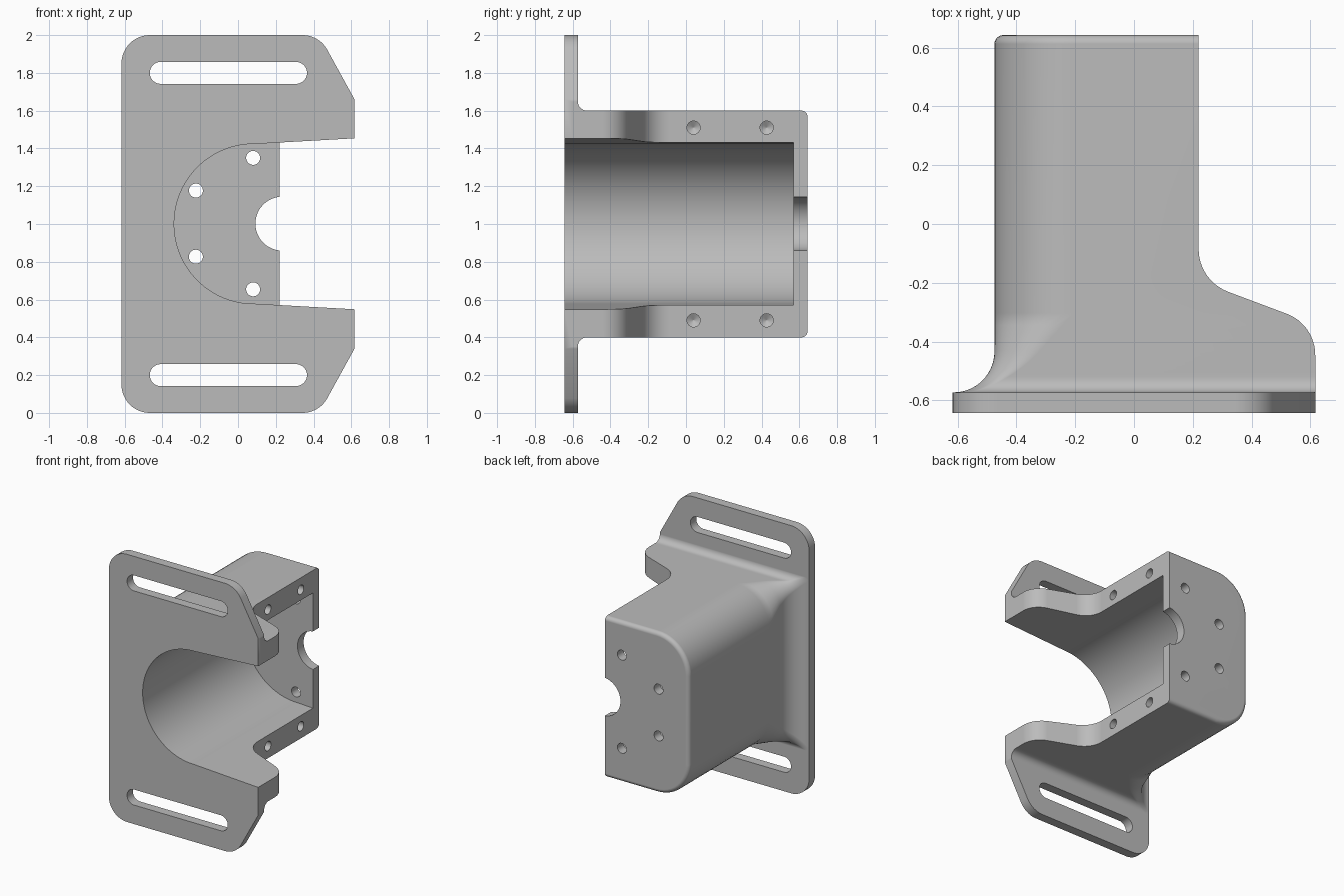
import bpy, bmesh, math
from mathutils import Vector

cube = bpy.data.objects.get("Cube")
if cube:
    bpy.data.objects.remove(cube, do_unlink=True)

gray = bpy.data.materials.new("plain_gray")
gray.use_nodes = True
gray.diffuse_color = (0.5, 0.5, 0.5, 1)
gray.node_tree.nodes["Principled BSDF"].inputs["Base Color"].default_value = (0.5, 0.5, 0.5, 1)

AXES = {"x": lambda u, v, w: (w, u, v),
        "y": lambda u, v, w: (u, w, v),
        "z": lambda u, v, w: (u, v, w)}


def rounded(corners, steps=12):
    """Closed outline from (u, v, radius) corners."""
    out = []
    for i, (u, v, r) in enumerate(corners):
        p = Vector((u, v))
        if r == 0:
            out.append(p)
            continue
        a = (Vector(corners[i - 1][:2]) - p).normalized()
        b = (Vector(corners[(i + 1) % len(corners)][:2]) - p).normalized()
        half = a.angle(b) / 2
        mid = (a + b).normalized()
        centre = p + mid * (r / math.sin(half))
        start = p + a * (r / math.tan(half)) - centre
        end = p + b * (r / math.tan(half)) - centre
        sweep = start.angle(end)
        for k in range(steps + 1):
            t = k / steps
            out.append(centre + (start * math.sin((1 - t) * sweep)
                                 + end * math.sin(t * sweep)) / math.sin(sweep))
    return out


def circle(u, v, r, n=32):
    return [Vector((u + r * math.cos(math.tau * k / n),
                    v + r * math.sin(math.tau * k / n))) for k in range(n)]


def loft(name, sections, axis="y"):
    """Solid skinned through (depth, outline) sections."""
    bm = bmesh.new()
    rings = [[bm.verts.new(AXES[axis](p[0], p[1], w)) for p in ring] for w, ring in sections]
    n = len(rings[0])
    for a, b in zip(rings, rings[1:]):
        for k in range(n):
            bm.faces.new((a[k], a[(k + 1) % n], b[(k + 1) % n], b[k]))
    bm.faces.new(rings[0])
    bm.faces.new(rings[-1])
    bmesh.ops.recalc_face_normals(bm, faces=bm.faces)
    mesh = bpy.data.meshes.new(name)
    bm.to_mesh(mesh)
    bm.free()
    mesh.materials.append(gray)
    obj = bpy.data.objects.new(name, mesh)
    bpy.context.collection.objects.link(obj)
    return obj


def prism(name, outline, low, high, axis="y"):
    return loft(name, [(low, outline), (high, outline)], axis)


def select(obj):
    bpy.ops.object.select_all(action="DESELECT")
    obj.select_set(True)
    bpy.context.view_layer.objects.active = obj


def combine(target, tool, operation):
    select(target)
    mod = target.modifiers.new("cut", "BOOLEAN")
    mod.operation, mod.object, mod.solver = operation, tool, "EXACT"
    bpy.ops.object.modifier_apply(modifier=mod.name)
    bpy.data.objects.remove(tool, do_unlink=True)


FRONT, FACE, BACK, SIDE = -0.643, -0.573, 0.643, 0.617

# Mounting plate with rounded and sloped corners
plate = prism("mounting_bracket", rounded([
    (-SIDE, 0, .15), (-SIDE, 2, .15), (.43, 2, .15), (SIDE, 1.66, 0),
    (SIDE, .34, 0), (.43, 0, .15)]), FRONT, FACE)


# Housing: rounded box that flares into the plate
def section(left, half, r):
    return rounded([(left, 1 - half, r), (left, 1 + half, r),
                    (.8, 1 + half, 0), (.8, 1 - half, 0)])


def corner(y):
    return .03 + .24 * min(1, max(0, (y - FACE) / .27))


sections = [(FACE - .03, section(-.613, .648, .03))]
for k in range(14, -1, -1):
    a = math.pi / 2 * k / 14
    y = FACE + .14 * (1 - math.sin(a))
    drop = max(0, FACE + .05 - y)
    half = .65 - math.sqrt(max(0, .05 ** 2 - drop ** 2))
    sections.append((y, section(-.613 + .138 * math.cos(a), min(half, .648), corner(y))))
for y in (-.39, -.345, -.303):
    sections.append((y, section(-.475, .6, corner(y))))
for k in range(7):
    a = math.pi / 2 * k / 6
    inset = .03 * (1 - math.cos(a))
    sections.append((BACK - .03 + .03 * math.sin(a),
                     section(-.475 + inset, .6 - inset, .27 - inset)))
housing = loft("housing", sections)

# Plan outline trims the open side
plan = rounded([(-1, -1, 0), (-1, 1, 0), (.22, 1, 0), (.22, -.193, .155),
                (SIDE, -.342, .15), (SIDE, -1, 0)])
combine(housing, prism("plan_trim", plan, -1, 3, "z"), "INTERSECT")
combine(plate, housing, "UNION")

# Large open bore
bore = rounded([(-.338, .578, .422), (-.338, 1.424, .422), (.09, 1.424, 0),
                (.75, 1.461, 0), (.75, .541, 0), (.09, .578, 0)], 28)
combine(plate, prism("bore", bore, -1, .57), "DIFFERENCE")

# Shaft notch and bolt holes in the end wall
combine(plate, prism("shaft_notch", circle(.235, 1.002, .143, 48), .4, 1), "DIFFERENCE")
for x, dz in ((.08, .348), (-.223, .175)):
    for s in (-1, 1):
        combine(plate, prism("bolt_hole", circle(x, 1.002 + s * dz, .037), .4, 1), "DIFFERENCE")

for s in (-1, 1):
    # Adjustment slots in the plate
    z = 1 + s * .8
    slot = rounded([(-.467, z - .058, .0579), (-.467, z + .058, .0579),
                    (.365, z + .058, .0579), (.365, z - .058, .0579)])
    combine(plate, prism("slot", slot, -1, -.5), "DIFFERENCE")
    # Blind drilled holes in the rims
    for y in (.04, .427):
        drill = loft("drill", [(.3, circle(y, 1 + s * .51, .035)),
                               (.04, circle(y, 1 + s * .51, .035)),
                               (.02, circle(y, 1 + s * .51, .002))], "x")
        combine(plate, drill, "DIFFERENCE")

select(plate)
bpy.ops.object.shade_smooth_by_angle(angle=math.radians(30))
weighted = plate.modifiers.new("even_shading", "WEIGHTED_NORMAL")
weighted.keep_sharp = True
